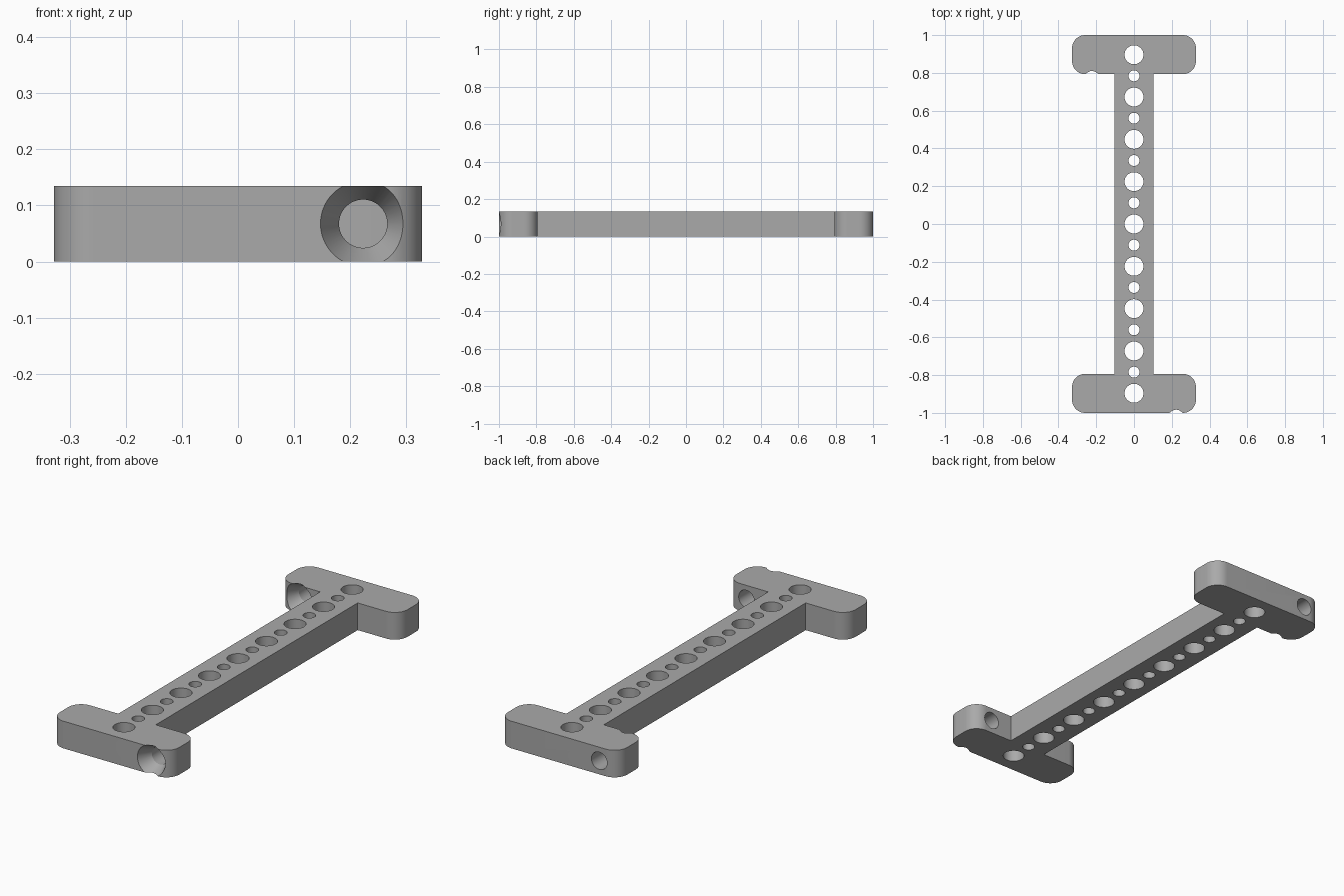
import bpy, bmesh, math
from mathutils import Matrix, Vector

cube = bpy.data.objects.get("Cube")
if cube:
    bpy.data.objects.remove(cube, do_unlink=True)

HEIGHT = 0.135
HALF_LENGTH, FLANGE_INNER, HALF_WIDTH = 1.0, 0.793, 0.328
WEB_HALF, CORNER = 0.103, 0.07
PITCH = 0.224
BOLT_X, BOLT_R, SINK_R, SINK_DEPTH = 0.223, 0.043, 0.076, 0.066

grey = bpy.data.materials.new("plain grey")
grey.use_nodes = True
colour = (0.4, 0.4, 0.4, 1)
grey.diffuse_color = colour
grey.node_tree.nodes["Principled BSDF"].inputs["Base Color"].default_value = colour


def make_object(name, bm):
    bmesh.ops.recalc_face_normals(bm, faces=bm.faces)
    mesh = bpy.data.meshes.new(name)
    bm.to_mesh(mesh)
    bm.free()
    mesh.materials.append(grey)
    obj = bpy.data.objects.new(name, mesh)
    bpy.context.collection.objects.link(obj)
    return obj


def add_cone(bm, centre, axis, r1, r2, depth):
    turn = Vector((0, 0, 1)).rotation_difference(Vector(axis)).to_matrix().to_4x4()
    bmesh.ops.create_cone(bm, cap_ends=True, segments=64, radius1=r1, radius2=r2,
                          depth=depth, matrix=Matrix.Translation(centre) @ turn)


def arc(cx, cy, start):
    angles = [math.radians(start + 90 * i / 16) for i in range(17)]
    return [(cx + CORNER * math.cos(a), cy + CORNER * math.sin(a)) for a in angles]


# I-shaped body: rear half outline, then the same turned by half a circle
cx = HALF_WIDTH - CORNER
low, high = FLANGE_INNER + CORNER, HALF_LENGTH - CORNER
half = ([(WEB_HALF, FLANGE_INNER)] + arc(cx, low, -90) + arc(cx, high, 0)
        + arc(-cx, high, 90) + arc(-cx, low, 180) + [(-WEB_HALF, FLANGE_INNER)])
outline = half + [(-x, -y) for x, y in half]
bm = bmesh.new()
base = bm.faces.new([bm.verts.new((x, y, 0)) for x, y in outline])
top = bmesh.ops.extrude_face_region(bm, geom=[base])["geom"]
bmesh.ops.translate(bm, vec=(0, 0, HEIGHT),
                    verts=[v for v in top if isinstance(v, bmesh.types.BMVert)])
body = make_object("bracket_body", bm)


def cut(name, bm):
    cutter = make_object(name, bm)
    cutter.hide_render = True
    cutter.hide_set(True)
    mod = body.modifiers.new(name, "BOOLEAN")
    mod.operation = "DIFFERENCE"
    mod.solver = "EXACT"
    mod.object = cutter
    bpy.context.view_layer.objects.active = body
    bpy.ops.object.modifier_apply(modifier=name)
    bpy.data.objects.remove(cutter, do_unlink=True)


# Row of alternating large and small holes along the web
bm = bmesh.new()
for i in range(-8, 9):
    r = 0.029 if i % 2 else 0.05
    add_cone(bm, (0, i * PITCH / 2, HEIGHT / 2), (0, 0, 1), r, r, HEIGHT * 2)
cut("web_holes", bm)

# Countersunk bolt hole in each flange, entered from the front side
for side, face_y in ((1, -HALF_LENGTH), (-1, FLANGE_INNER)):
    x, z = side * BOLT_X, HEIGHT / 2
    bm = bmesh.new()
    add_cone(bm, (x, face_y + 0.1, z), (0, 1, 0), BOLT_R, BOLT_R, 0.4)
    cut("bolt_hole", bm)
    # Cone continues slightly outside the face for a clean cut
    extra = 0.01
    slope = (SINK_R - BOLT_R) / SINK_DEPTH
    bm = bmesh.new()
    add_cone(bm, (x, face_y + (SINK_DEPTH - extra) / 2, z), (0, 1, 0),
             SINK_R + slope * extra, BOLT_R, SINK_DEPTH + extra)
    cut("countersink", bm)

# Smooth curved walls, sharp rims
bpy.ops.object.select_all(action="DESELECT")
body.select_set(True)
bpy.context.view_layer.objects.active = body
bpy.ops.object.shade_smooth_by_angle(angle=math.radians(25))
